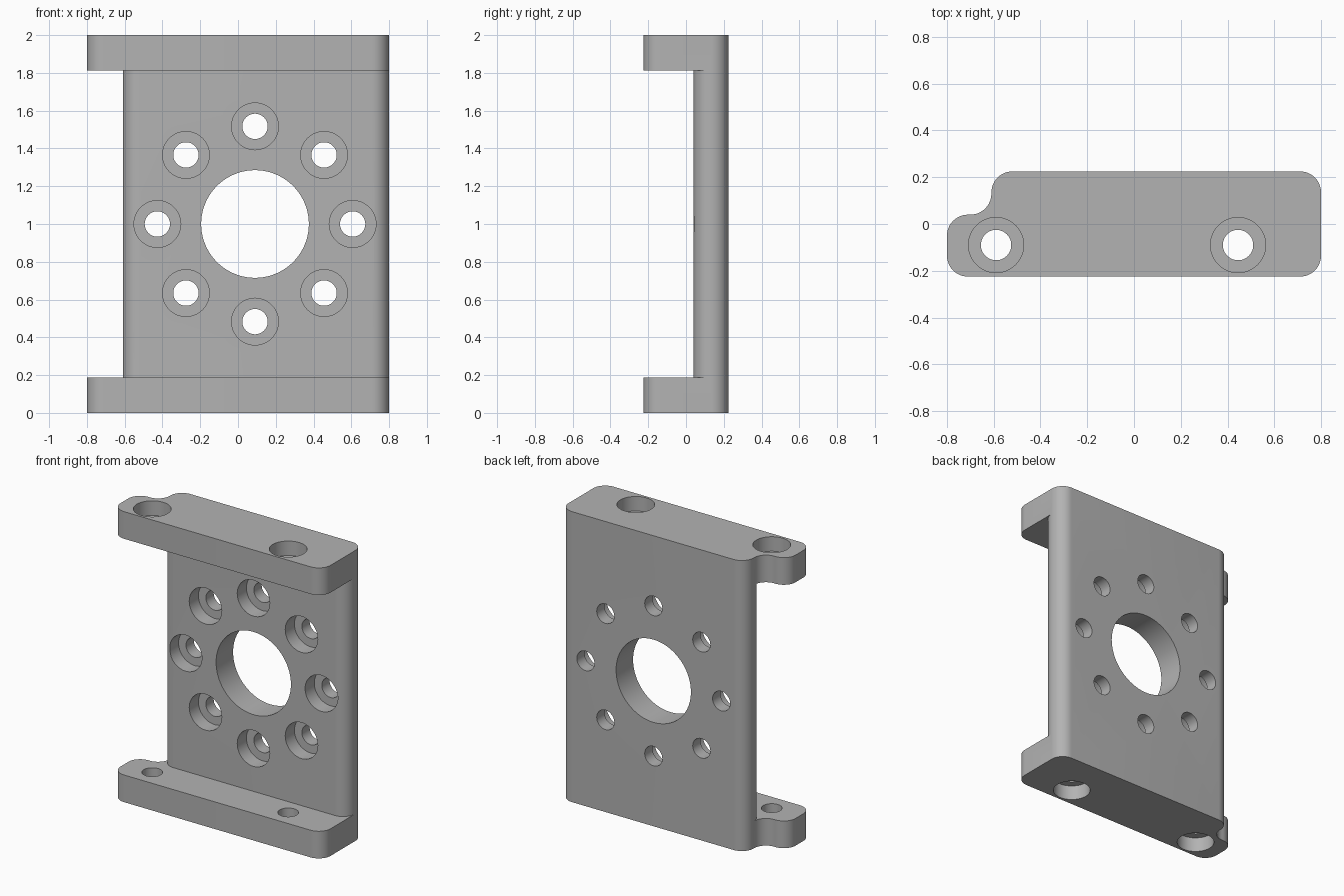
import bpy, bmesh
from math import cos, sin, pi, radians
from mathutils import Vector, Matrix

cube = bpy.data.objects.get("Cube")
if cube:
    bpy.data.objects.remove(cube, do_unlink=True)

grey = bpy.data.materials.new("plain grey")
grey.use_nodes = True
colour = (0.45, 0.45, 0.45, 1)
grey.diffuse_color = colour
grey.node_tree.nodes["Principled BSDF"].inputs["Base Color"].default_value = colour

X, Y, R = 0.8, 0.225, 0.09      # half width, half depth, corner radius
NOTCH, WEB = -0.61, 0.04        # left side of the plate, front face of the plate
FLANGE = 0.187


def arc(cx, cy, start, end, r=R, steps=12):
    angles = [radians(start + (end - start) * i / steps) for i in range(steps + 1)]
    return [(cx + r * cos(a), cy + r * sin(a)) for a in angles]


def loft(name, rings):
    """Closed solid through matching rings of points."""
    bm = bmesh.new()
    loops = [[bm.verts.new(p) for p in ring] for ring in rings]
    n = len(loops[0])
    for a, b in zip(loops, loops[1:]):
        for i in range(n):
            j = (i + 1) % n
            bm.faces.new((a[i], a[j], b[j], b[i]))
    bm.faces.new(loops[0])
    bm.faces.new(loops[-1])
    bmesh.ops.recalc_face_normals(bm, faces=bm.faces)
    mesh = bpy.data.meshes.new(name)
    bm.to_mesh(mesh)
    bm.free()
    mesh.materials.append(grey)
    obj = bpy.data.objects.new(name, mesh)
    bpy.context.collection.objects.link(obj)
    return obj


def prism(name, outline, z0, z1):
    return loft(name, [[(x, y, z) for x, y in outline] for z in (z0, z1)])


def bore(origin, axis, steps, sides=48):
    """Stepped round cutter: steps are (radius, distance along the axis)."""
    place = Matrix.Translation(origin) @ Vector(axis).to_track_quat('Z', 'Y').to_matrix().to_4x4()
    turns = [2 * pi * i / sides for i in range(sides)]
    return loft("cutter", [[place @ Vector((r * cos(t), r * sin(t), d)) for t in turns]
                           for r, d in steps])


# Full-height block with rounded corners and a coved back left corner
outline = (arc(-X + R, -Y + R, 180, 270) + arc(X - R, -Y + R, 270, 360)
           + arc(X - R, Y - R, 0, 90) + arc(NOTCH + R, Y - R, 90, 180)
           + arc(NOTCH - R, WEB + R, 0, -90) + arc(-X + R, WEB - R, 90, 180))
bracket = prism("mounting_bracket", outline, 0, 2)

# Recess that leaves the two flanges and the round-edged plate
recess = ([(-1, -1), (1, -1), (1, WEB + R)] + arc(X - R, WEB + R, 0, -90)
          + arc(NOTCH + R, WEB + R, 270, 180) + [(-1, WEB + R)])
cutters = [prism("cutter", recess, FLANGE, 2 - FLANGE)]

# Large centre opening and ring of counterbored bolt holes in the plate
hub = Vector((0.09, WEB, 1))
cutters.append(bore(hub, (0, 1, 0), [(0.285, -0.1), (0.285, 0.3)], 96))
for i in range(8):
    a = i * pi / 4
    cutters.append(bore(hub + 0.517 * Vector((cos(a), 0, sin(a))), (0, 1, 0),
                        [(0.124, -0.1), (0.124, 0.1), (0.067, 0.1), (0.067, 0.3)]))

# Counterbored holes through both flanges, opening outwards
for x in (-0.59, 0.445):
    for z, d in ((0, 1), (2, -1)):
        cutters.append(bore((x, -0.09, z), (0, 0, d),
                            [(0.118, -0.1), (0.118, 0.1), (0.065, 0.1), (0.065, 0.3)]))

bpy.context.view_layer.objects.active = bracket
for cutter in cutters:
    mod = bracket.modifiers.new("cut", 'BOOLEAN')
    mod.operation, mod.solver, mod.object = 'DIFFERENCE', 'EXACT', cutter
    bpy.ops.object.modifier_apply(modifier=mod.name)
    bpy.data.objects.remove(cutter, do_unlink=True)

bpy.ops.object.select_all(action='DESELECT')
bracket.select_set(True)
bpy.ops.object.shade_smooth_by_angle(angle=radians(30))
